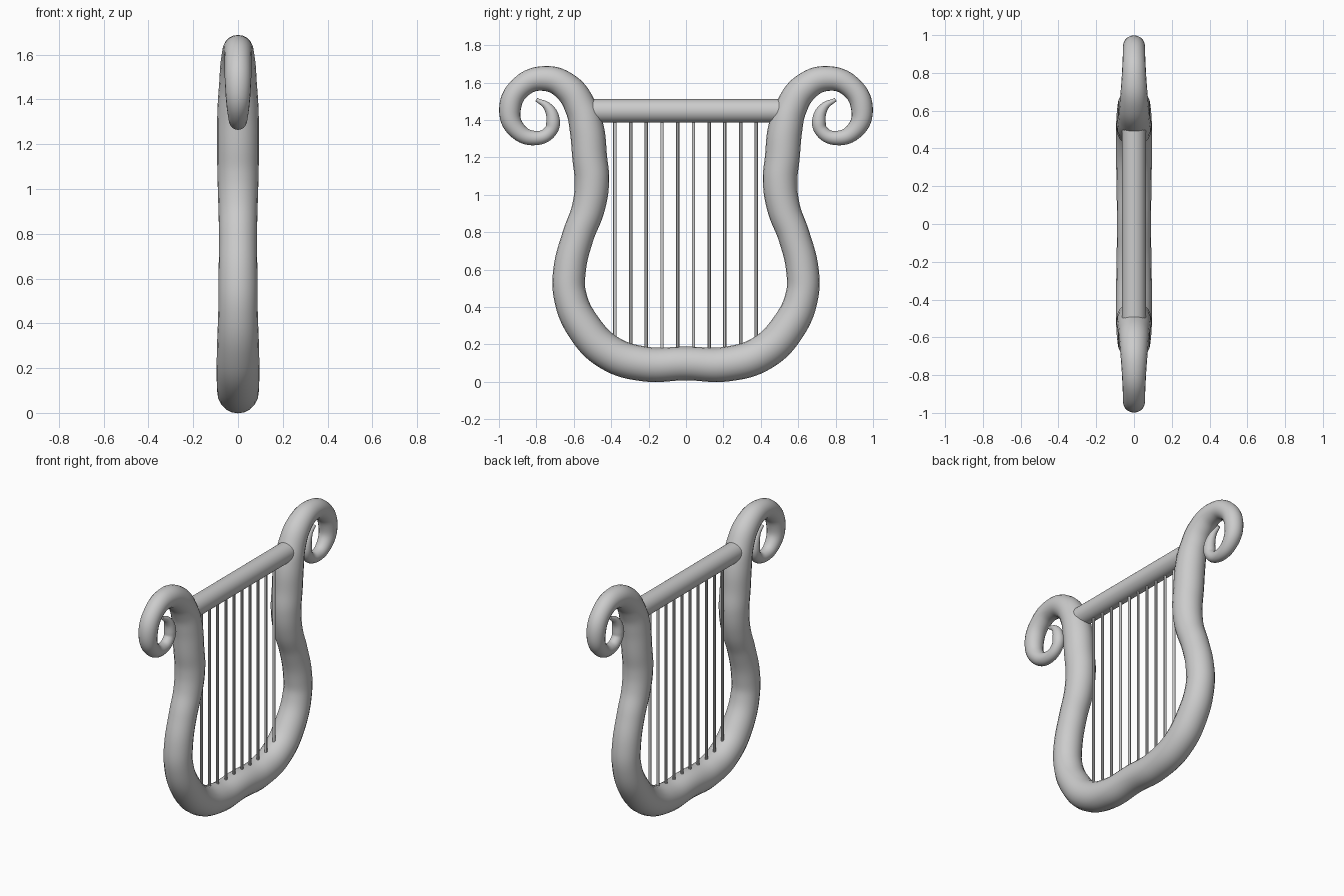
import bpy

if "Cube" in bpy.data.objects:
    bpy.data.objects.remove(bpy.data.objects["Cube"])

# Right half of the frame centreline: (y, z, radius), base centre to scroll tip
half = [
    (0.22, 0.095, 0.093), (0.41, 0.155, 0.095), (0.545, 0.29, 0.094),
    (0.62, 0.46, 0.088), (0.622, 0.60, 0.087), (0.577, 0.78, 0.085),
    (0.522, 0.93, 0.088), (0.503, 1.07, 0.092), (0.515, 1.20, 0.093),
    (0.53, 1.35, 0.092), (0.56, 1.46, 0.085), (0.635, 1.572, 0.077),
    (0.75, 1.621, 0.067), (0.875, 1.582, 0.060), (0.941, 1.46, 0.058),
    (0.905, 1.347, 0.048), (0.80, 1.303, 0.038), (0.725, 1.34, 0.035),
    (0.711, 1.40, 0.036), (0.738, 1.468, 0.024), (0.80, 1.509, 0.010),
]


def swept_tube(name, points, sides=8):
    """Smooth tapered tube through (y, z, radius) points in the x = 0 plane."""
    curve = bpy.data.curves.new(name, 'CURVE')
    curve.dimensions = '3D'
    curve.bevel_depth = 1.0
    curve.bevel_resolution = sides
    curve.resolution_u = 8
    curve.use_fill_caps = True
    spline = curve.splines.new('BEZIER')
    spline.radius_interpolation = 'CARDINAL'
    spline.bezier_points.add(len(points) - 1)
    for bp, (y, z, r) in zip(spline.bezier_points, points):
        bp.co = (0, y, z)
        bp.radius = r
        bp.handle_left_type = bp.handle_right_type = 'AUTO'
    obj = bpy.data.objects.new(name, curve)
    bpy.context.collection.objects.link(obj)
    bpy.ops.object.select_all(action='DESELECT')
    obj.select_set(True)
    bpy.context.view_layer.objects.active = obj
    bpy.ops.object.convert(target='MESH')
    bpy.ops.object.shade_smooth_by_angle()
    return obj


def rod(name, radius, length, location, rotation=(0, 0, 0), sides=32):
    bpy.ops.mesh.primitive_cylinder_add(vertices=sides, radius=radius, depth=length,
                                        location=location, rotation=rotation)
    bpy.context.object.name = name
    bpy.ops.object.shade_smooth_by_angle()


# Frame: mirrored path gives both arms, base and scrolls in one sweep
left = [(-y, z, r) for y, z, r in reversed(half)]
swept_tube("lyre_frame", left + [(0, 0.098, 0.090)] + half)

# Crossbar between the arms
rod("crossbar", 0.063, 1.02, (0, 0, 1.448), (1.570796, 0, 0))

# Ten strings from the base to the crossbar
for i in range(10):
    y = -0.38 + i * 0.756 / 9
    rod(f"string_{i + 1}", 0.009, 1.24, (0, y, 0.79), sides=12)
